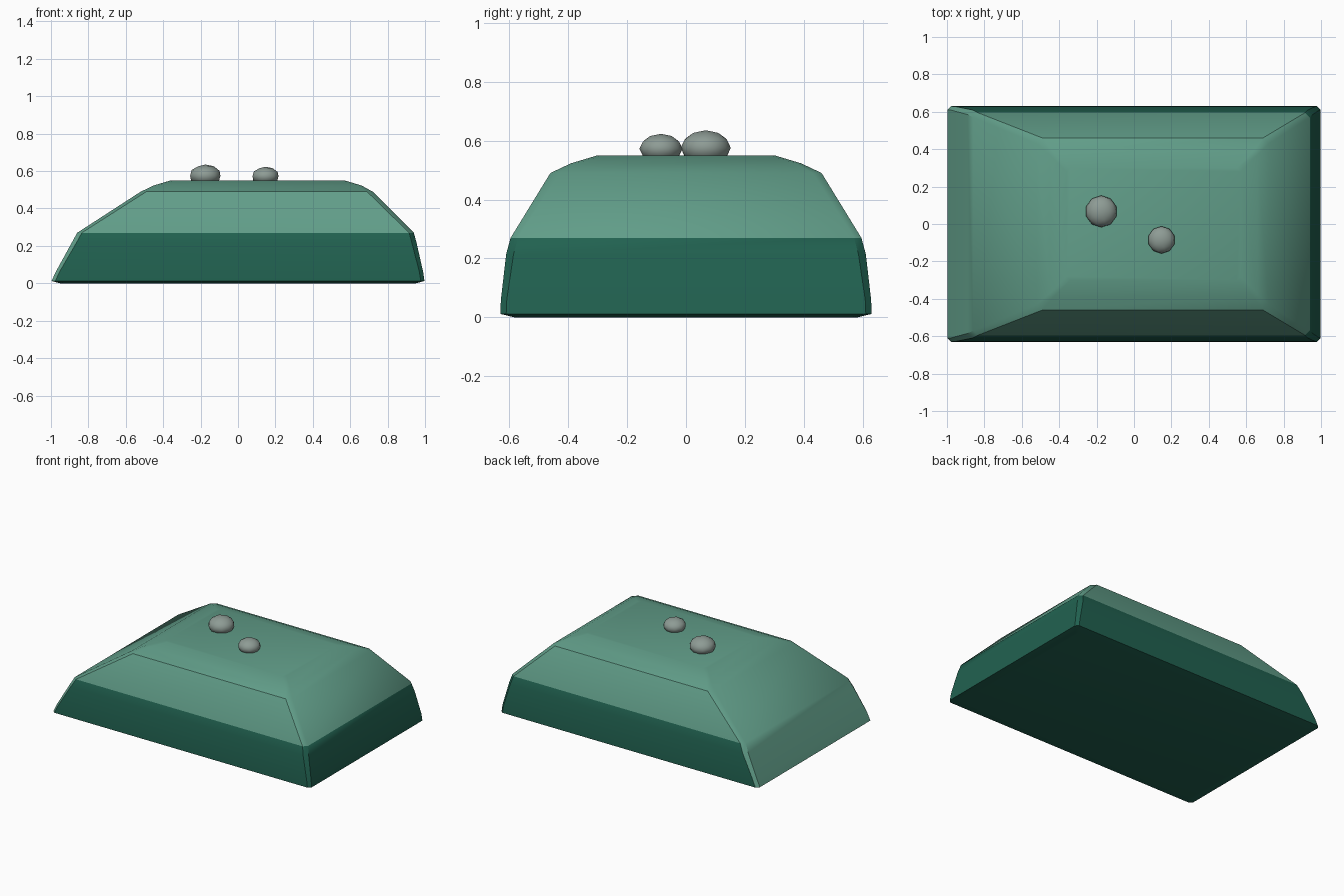
import bpy, bmesh, math

if "Cube" in bpy.data.objects:
    bpy.data.objects.remove(bpy.data.objects["Cube"])

def material(name, rgb):
    m = bpy.data.materials.new(name)
    m.diffuse_color = (*rgb, 1)
    m.use_nodes = True
    m.node_tree.nodes["Principled BSDF"].inputs["Base Color"].default_value = m.diffuse_color
    return m

light = material("light_green", (0.12, 0.34, 0.25))
dark = material("dark_green", (0.015, 0.12, 0.08))
pale = material("pale_grey_green", (0.27, 0.33, 0.30))

# Mound: stacked rectangular rings with clipped corners
# left x, right x, half depth, corner clip, z
rings = [
    (-0.95, 0.95, 0.58, 0.02, 0.0),
    (-0.997, 0.997, 0.63, 0.02, 0.012),
    (-0.975, 0.99, 0.628, 0.02, 0.06),
    (-0.89, 0.955, 0.61, 0.025, 0.215),
    (-0.86, 0.94, 0.595, 0.025, 0.27),
    (-0.52, 0.72, 0.46, 0.03, 0.49),
    (-0.45, 0.66, 0.39, 0.02, 0.523),
    (-0.36, 0.57, 0.30, 0.02, 0.55),
]
bm = bmesh.new()
loops = []
for a, b, d, c, z in rings:
    pts = [(a + c, -d), (b - c, -d), (b, -d + c), (b, d - c),
           (b - c, d), (a + c, d), (a, d - c), (a, -d + c)]
    loops.append([bm.verts.new((x, y, z)) for x, y in pts])
for low, high in zip(loops, loops[1:]):
    for i in range(8):
        j = (i + 1) % 8
        bm.faces.new((low[i], low[j], high[j], high[i]))
bm.faces.new(loops[0][::-1])
bm.faces.new(loops[-1])
bm.normal_update()

# Dark lower walls and underside; the sloping left end stays light
for f in bm.faces:
    z = f.calc_center_median().z
    left_end = f.normal.x < -0.6 and z > 0.01
    f.material_index = 1 if z < 0.25 and not left_end else 0
mesh = bpy.data.meshes.new("mound")
bm.to_mesh(mesh)
bm.free()
mesh.materials.append(light)
mesh.materials.append(dark)
mound = bpy.data.objects.new("mound", mesh)
bpy.context.collection.objects.link(mound)
bpy.context.view_layer.objects.active = mound
mound.select_set(True)
bpy.ops.object.shade_smooth_by_angle(angle=math.radians(32))

# Two flattened pebbles on top
for name, loc, r, h in [("large_pebble", (-0.175, 0.067, 0.575), 0.085, 0.06),
                        ("small_pebble", (0.147, -0.085, 0.572), 0.073, 0.051)]:
    bpy.ops.mesh.primitive_ico_sphere_add(subdivisions=2, radius=1, location=loc)
    o = bpy.context.object
    o.name = name
    o.scale = (r, r, h)
    o.data.materials.append(pale)
    bpy.ops.object.shade_smooth()
